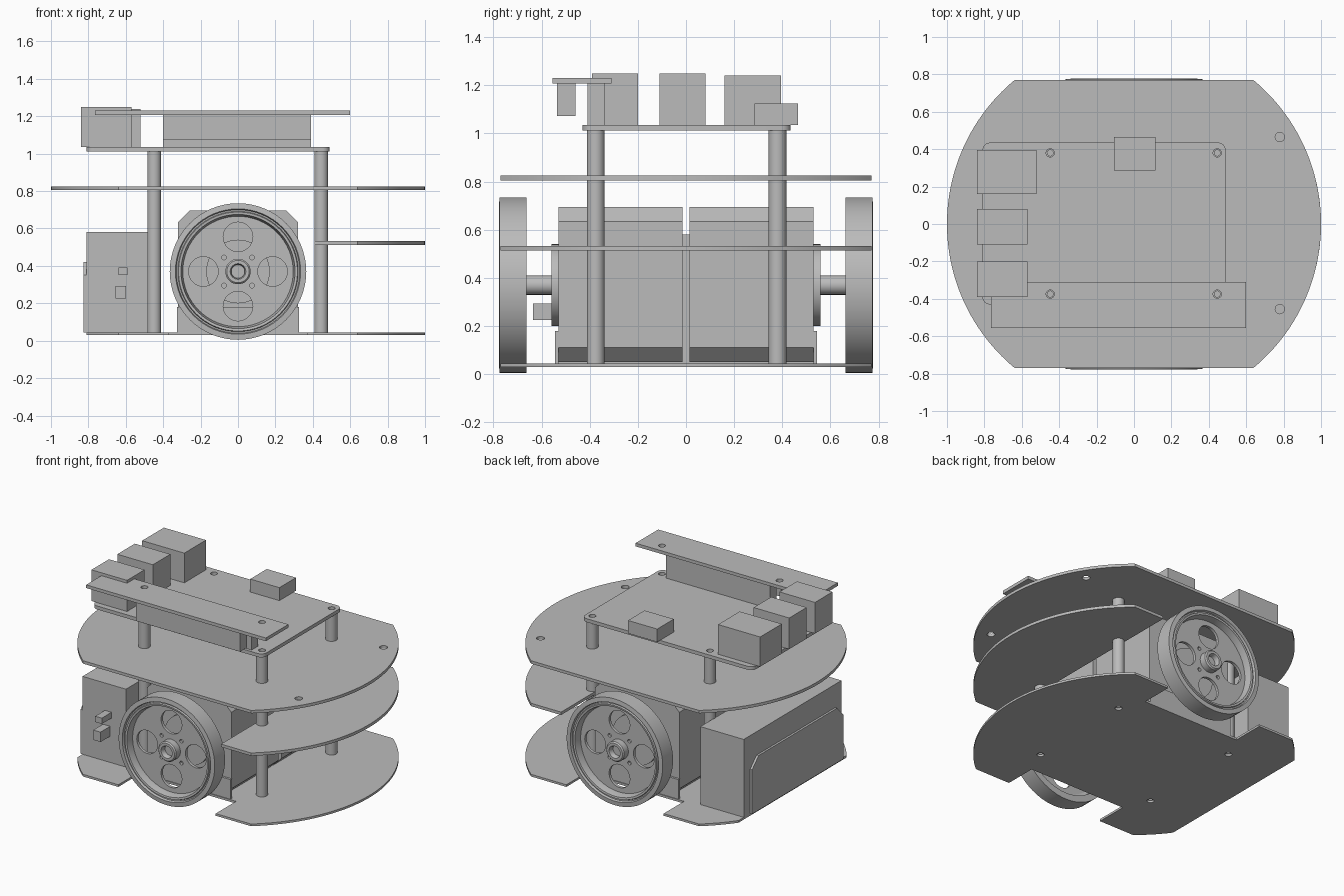
import bpy, bmesh, math
from math import pi, cos, sin

cube = bpy.data.objects.get("Cube")
if cube:
    bpy.data.objects.remove(cube, do_unlink=True)

grey = bpy.data.materials.new("plain_grey")
grey.use_nodes = True
GREY = (0.5, 0.5, 0.5, 1)
grey.diffuse_color = GREY
grey.node_tree.nodes["Principled BSDF"].inputs["Base Color"].default_value = GREY


def add(name, mesh):
    """Link a mesh, colour it and smooth it up to sharp edges."""
    mesh.materials.clear()
    mesh.materials.append(grey)
    ob = bpy.data.objects.new(name, mesh)
    bpy.context.scene.collection.objects.link(ob)
    bpy.ops.object.select_all(action='DESELECT')
    ob.select_set(True)
    bpy.context.view_layer.objects.active = ob
    bpy.ops.object.shade_smooth_by_angle(angle=math.radians(30))
    return ob


def box(name, x, y, z):
    bm = bmesh.new()
    bmesh.ops.create_cube(bm, size=1)
    for v in bm.verts:
        v.co = [(a + b) / 2 + c * (b - a) for c, (a, b) in zip(v.co, (x, y, z))]
    me = bpy.data.meshes.new(name)
    bm.to_mesh(me)
    bm.free()
    return add(name, me)


def arc(r, a0, a1, n=32, cx=0, cy=0):
    return [(cx + r * cos(a0 + (a1 - a0) * i / n), cy + r * sin(a0 + (a1 - a0) * i / n))
            for i in range(n + 1)]


def circle(cx, cy, r, n=24):
    return arc(r, 0, 2 * pi, n, cx, cy)[:-1]


def plate(name, loops, z0, z1):
    """Flat sheet: first loop is the outline, the rest are holes."""
    cu = bpy.data.curves.new(name, 'CURVE')
    cu.dimensions = '2D'
    cu.fill_mode = 'BOTH'
    cu.extrude = (z1 - z0) / 2
    for pts in loops:
        sp = cu.splines.new('POLY')
        sp.points.add(len(pts) - 1)
        for p, (x, y) in zip(sp.points, pts):
            p.co = (x, y, 0, 1)
        sp.use_cyclic_u = True
    tmp = bpy.data.objects.new(name, cu)
    bpy.context.scene.collection.objects.link(tmp)
    dg = bpy.context.evaluated_depsgraph_get()
    me = bpy.data.meshes.new_from_object(tmp.evaluated_get(dg))
    bpy.data.objects.remove(tmp, do_unlink=True)
    bm = bmesh.new()
    bm.from_mesh(me)
    bmesh.ops.remove_doubles(bm, verts=bm.verts, dist=1e-5)
    bmesh.ops.recalc_face_normals(bm, faces=bm.faces)
    bmesh.ops.translate(bm, verts=bm.verts, vec=(0, 0, (z0 + z1) / 2))
    bm.to_mesh(me)
    bm.free()
    me.name = name
    return add(name, me)


def lathe(name, profile, n=64):
    """Spin a closed (radius, z) profile about z."""
    bm = bmesh.new()
    rings = [[bm.verts.new((r * cos(2 * pi * i / n), r * sin(2 * pi * i / n), z))
              for i in range(n)] for r, z in profile]
    for k, a in enumerate(rings):
        b = rings[(k + 1) % len(rings)]
        for i in range(n):
            j = (i + 1) % n
            bm.faces.new((a[i], a[j], b[j], b[i]))
    bmesh.ops.recalc_face_normals(bm, faces=bm.faces)
    me = bpy.data.meshes.new(name)
    bm.to_mesh(me)
    bm.free()
    return add(name, me)


def outward(ob, side, y=0, z=0.37):
    """Turn local z to face the given side along y."""
    ob.rotation_euler = (-side * pi / 2, 0, 0)
    ob.location = (0, side * y, z)


# Decks
A = math.asin(0.77)
E = math.acos(-0.81)
posts = [(x, y) for x in (-0.448, 0.445) for y in (-0.375, 0.38)]
post_holes = [circle(x, y, 0.022) for x, y in posts]

half = arc(1, 0, A) + [(0.37, 0.77), (0.37, 0.55), (-0.37, 0.55), (-0.37, 0.77)] \
    + arc(1, pi - A, E, 8)
mirrored = [(x, -y) for x, y in reversed(half)][:-1]
plate("bottom_deck", [half + mirrored] + post_holes, 0.03, 0.045)
plate("middle_deck", [arc(1, -A, A, 48) + [(0.41, 0.77), (0.41, -0.77)]], 0.513, 0.533)
plate("top_deck", [arc(1, -A, A, 48) + arc(1, pi - A, pi + A, 48),
                   circle(0.78, 0.465, 0.025), circle(0.78, -0.455, 0.025)], 0.805, 0.825)

# Standoff posts
for x, y in posts:
    plate("standoff_post", [circle(x, y, 0.037), circle(x, y, 0.016)], 0.045, 1.012)

# Control board with rounded corners
R = 0.04
corners = [(0.45, 0.395), (-0.77, 0.395), (-0.77, -0.39), (0.45, -0.39)]
outline = [p for k, (x, y) in enumerate(corners)
           for p in arc(R, k * pi / 2, (k + 1) * pi / 2, 8, x, y)]
plate("control_board", [outline] + post_holes, 1.012, 1.036)
box("large_socket", (-0.84, -0.52), (0.16, 0.395), (1.036, 1.24))
box("middle_socket", (-0.84, -0.57), (-0.11, 0.08), (1.036, 1.25))
box("front_socket", (-0.84, -0.57), (-0.39, -0.2), (1.036, 1.25))
box("small_socket", (-0.107, 0.115), (0.285, 0.465), (1.036, 1.125))

# Raised add-on board and its pin headers
add_on = [(-0.765, -0.555), (0.6, -0.555), (0.6, -0.31), (-0.765, -0.31)]
plate("add_on_board", [add_on] + [circle(x, y, 0.022) for x, y in posts if y < 0], 1.208, 1.23)
box("rear_header", (-0.4, 0.39), (-0.41, -0.338), (1.036, 1.208))
box("front_header", (-0.4, 0.39), (-0.535, -0.46), (1.072, 1.208))

# Battery case, cover and switches
box("battery_case", (-0.81, -0.48), (-0.53, 0.53), (0.045, 0.58))
cover = plate("battery_cover", [[(-0.53, 0.045), (0.46, 0.045), (0.46, 0.35), (0.39, 0.42),
                                 (-0.46, 0.42), (-0.53, 0.35)]], 0, 0.015)
cover.rotation_euler = (pi / 2, 0, pi / 2)
cover.location.x = -0.825
box("upper_switch", (-0.64, -0.59), (-0.635, -0.53), (0.352, 0.392))
box("lower_switch", (-0.655, -0.6), (-0.635, -0.53), (0.225, 0.293))

# Motors, mounts and wheels, one set on each side
gearbox = [(-0.32, 0.11), (-0.26, 0.05), (0.26, 0.05), (0.32, 0.11),
           (0.32, 0.635), (0.26, 0.695), (-0.26, 0.695), (-0.32, 0.635)]
wheel_profile = [(0.365, 0.0), (0.365, 0.112), (0.335, 0.115), (0.33, 0.1), (0.322, 0.1),
                 (0.318, 0.11), (0.305, 0.108), (0.295, 0.06), (0.295, 0.04),
                 (0.315, 0.03), (0.32, 0.0)]
hub_profile = [(0.068, 0.0), (0.068, 0.105), (0.06, 0.113), (0.042, 0.113),
               (0.036, 0.1), (0.036, 0.0)]
for side, tag in ((-1, "front"), (1, "rear")):
    # Outlines are drawn in x and z, so flip height to match each side's rotation
    motor = plate(tag + "_motor", [[(x, -side * z) for x, z in gearbox]], 0.015, 0.53)
    outward(motor, side, 0, 0)
    box(tag + "_motor_mount", (-0.325, 0.325), sorted((side * 0.53, side * 0.545)), (0.04, 0.18))
    outward(plate(tag + "_motor_boss", [circle(0, 0, 0.17, 48)], 0.53, 0.558), side)
    outward(plate(tag + "_axle", [circle(0, 0, 0.04)], 0.55, 0.74), side)
    outward(lathe(tag + "_wheel_rim", wheel_profile), side, 0.662)
    outward(lathe(tag + "_wheel_hub", hub_profile, 32), side, 0.662)
    web = [circle(0, 0, 0.3, 64), circle(0, 0, 0.06, 32)]
    for k in range(4):
        a = k * pi / 2
        web.append(circle(0.185 * cos(a), 0.185 * sin(a), 0.079, 32))
        web.append(circle(0.106 * cos(a + pi / 4), 0.106 * sin(a + pi / 4), 0.013, 12))
    outward(plate(tag + "_wheel_web", web, 0.04, 0.06), side, 0.662)
